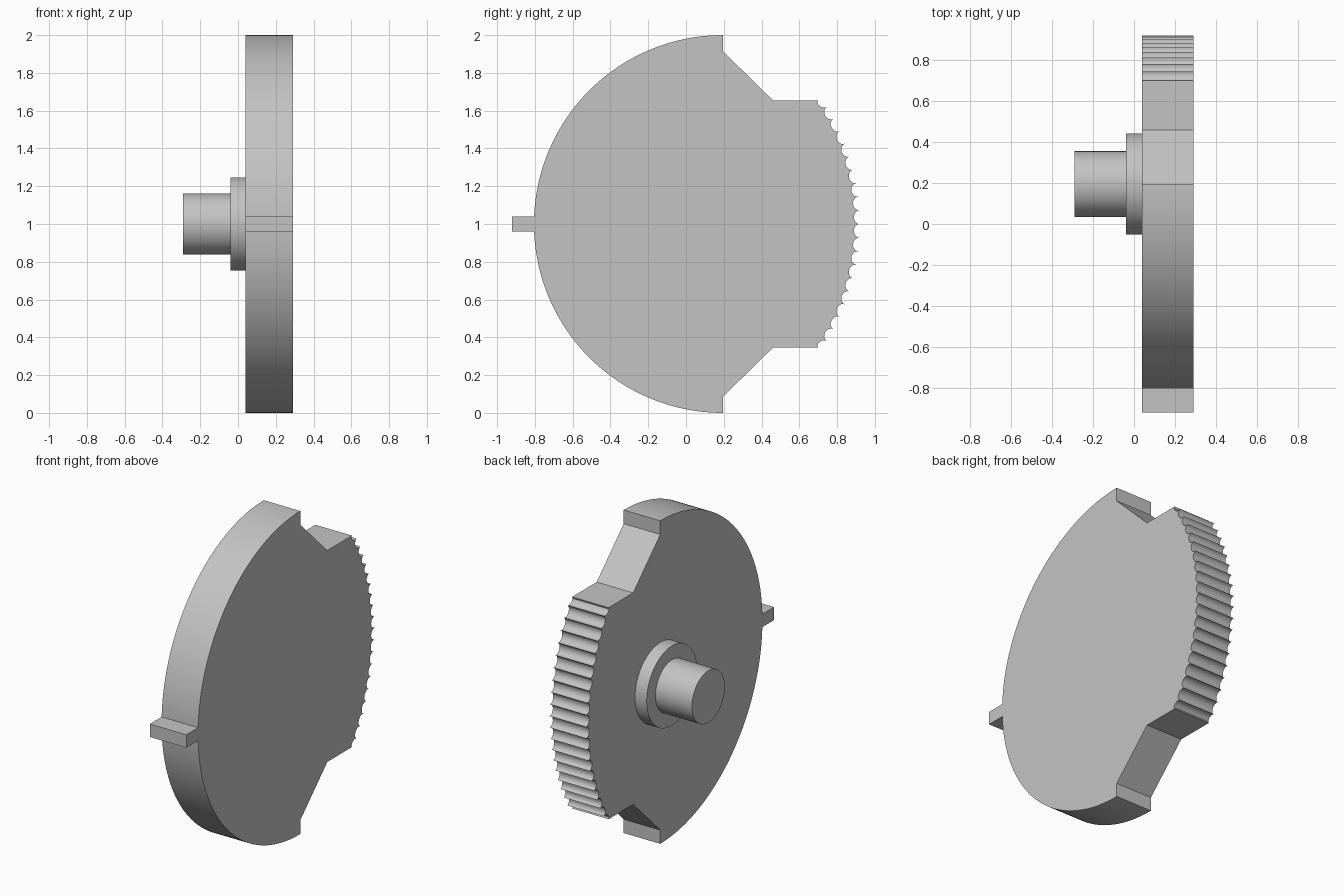
import bpy, bmesh
from math import sin, cos, radians, pi, asin
from mathutils import Matrix, Vector

cube = bpy.data.objects.get("Cube")
if cube:
    bpy.data.objects.remove(cube, do_unlink=True)

# Single grey material
grey = bpy.data.materials.new("light_grey")
grey.use_nodes = True
colour = (0.55, 0.55, 0.55, 1)
grey.diffuse_color = colour
grey.node_tree.nodes["Principled BSDF"].inputs["Base Color"].default_value = colour

AXIS_Y, AXIS_Z = 0.195, 1.0      # centre of the disc and shaft
X_IN, X_OUT = 0.04, 0.29         # disc thickness


def finish(name, bm):
    bmesh.ops.recalc_face_normals(bm, faces=bm.faces)
    mesh = bpy.data.meshes.new(name)
    bm.to_mesh(mesh)
    bm.free()
    mesh.materials.append(grey)
    obj = bpy.data.objects.new(name, mesh)
    bpy.context.collection.objects.link(obj)
    bpy.ops.object.select_all(action='DESELECT')
    obj.select_set(True)
    bpy.context.view_layer.objects.active = obj
    bpy.ops.object.shade_smooth_by_angle(angle=radians(32))
    return obj


def cylinder(name, radius, x0, x1):
    bm = bmesh.new()
    place = Matrix.Translation(((x0 + x1) / 2, AXIS_Y, AXIS_Z)) @ Matrix.Rotation(pi / 2, 4, 'Y')
    bmesh.ops.create_cone(bm, cap_ends=True, segments=64, radius1=radius,
                          radius2=radius, depth=x1 - x0, matrix=place)
    return finish(name, bm)


def upper_profile():
    """Upper half of the outline as (y, height above axis), peg to middle tooth."""
    # Peg
    peg = 0.04
    pts = [(-0.92, peg)]
    # Large round rim
    start = asin(peg)
    steps = 56
    for i in range(steps + 1):
        a = start + (pi / 2 - start) * i / steps
        pts.append((AXIS_Y - cos(a), sin(a)))
    # Step, slope and shelf
    shelf = 0.655
    pts += [(AXIS_Y, 0.915), (0.46, shelf), (0.70, shelf)]
    # Scalloped teeth along a shallow arc
    rim, arc_y, pitch, teeth = 1.186, -0.266, radians(3.5), 9
    half, depth = rim * sin(pitch / 2), 0.03
    for k in range(teeth, -1, -1):
        a = (k + 0.5) * pitch
        out = Vector((cos(a), sin(a)))
        along = Vector((-sin(a), cos(a)))
        mid = Vector((arc_y, 0)) + out * rim * cos(pitch / 2)
        for j in range(1, 11):
            t = pi * j / 10
            p = mid + along * half * cos(t) - out * depth * sin(t)
            if (k < teeth or t > pi * 0.38) and p.y < shelf and p.y > -0.001:
                pts.append((p.x, max(p.y, 0)))
    return pts


# Toothed cam disc
upper = upper_profile()
outline = upper + [(y, -h) for y, h in reversed(upper) if h > 0.0005]
bm = bmesh.new()
face = bm.faces.new([bm.verts.new((X_IN, y, AXIS_Z + h)) for y, h in outline])
side = bmesh.ops.extrude_face_region(bm, geom=[face], use_keep_orig=True)
bmesh.ops.translate(bm, vec=(X_OUT - X_IN, 0, 0),
                    verts=[v for v in side["geom"] if isinstance(v, bmesh.types.BMVert)])
finish("cam_disc", bm)

# Collar and shaft on the inner side
cylinder("collar", 0.247, -0.04, X_IN)
cylinder("shaft", 0.161, -0.29, -0.04)
